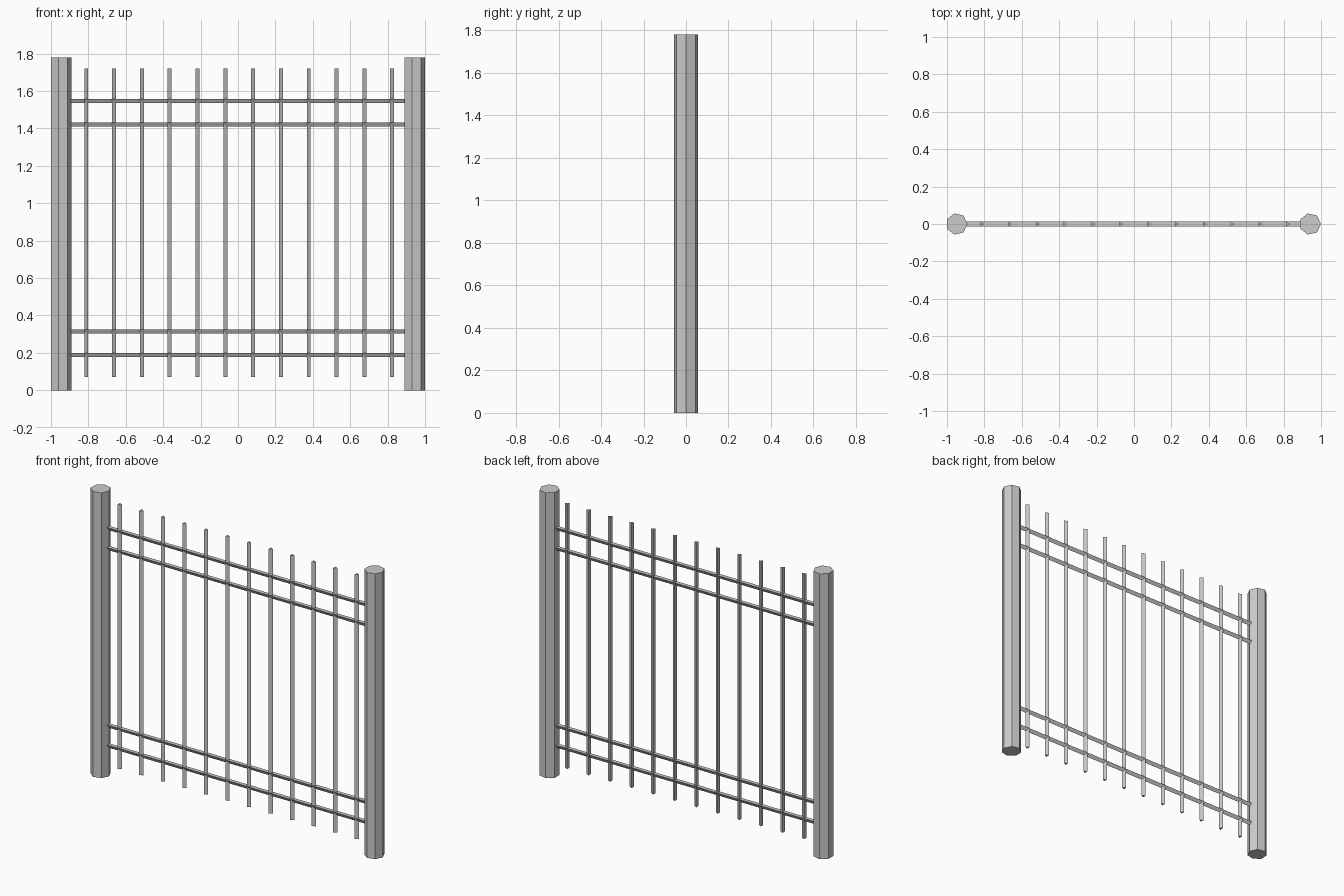
import bpy
from math import pi

if "Cube" in bpy.data.objects:
    bpy.data.objects.remove(bpy.data.objects["Cube"])

LEFT, RIGHT = -0.948, 0.942   # post centres
POST_H, POST_R = 1.78, 0.058
BAR_R = 0.014


def prism(name, sides, radius, length, loc, rot=(0, 0, 0)):
    """Flat-faced prism with one corner pointing along +x before rotation."""
    bpy.ops.mesh.primitive_cylinder_add(vertices=sides, radius=radius, depth=length)
    ob = bpy.context.object
    ob.name = name
    # Turn the first corner so that it points along +x
    for v in ob.data.vertices:
        v.co.x, v.co.y = v.co.y, -v.co.x
    ob.location = loc
    ob.rotation_euler = rot
    return ob


# Seven-sided posts
for side, x in (("left", LEFT), ("right", RIGHT)):
    prism(side + "_post", 7, POST_R, POST_H, (x, 0, POST_H / 2))

# Three-sided upright bars
count, first, last = 12, -0.815, 0.821
z0, z1 = 0.07, 1.72
for i in range(count):
    x = first + (last - first) * i / (count - 1)
    prism(f"upright_bar_{i + 1}", 3, BAR_R, z1 - z0, (x, 0, (z0 + z1) / 2))

# Three-sided rails, flat side up, running into both posts
for i, z in enumerate((0.192, 0.317, 1.424, 1.549)):
    prism(f"rail_{i + 1}", 3, BAR_R, RIGHT - LEFT,
          ((LEFT + RIGHT) / 2, 0, z), (0, pi / 2, 0))
